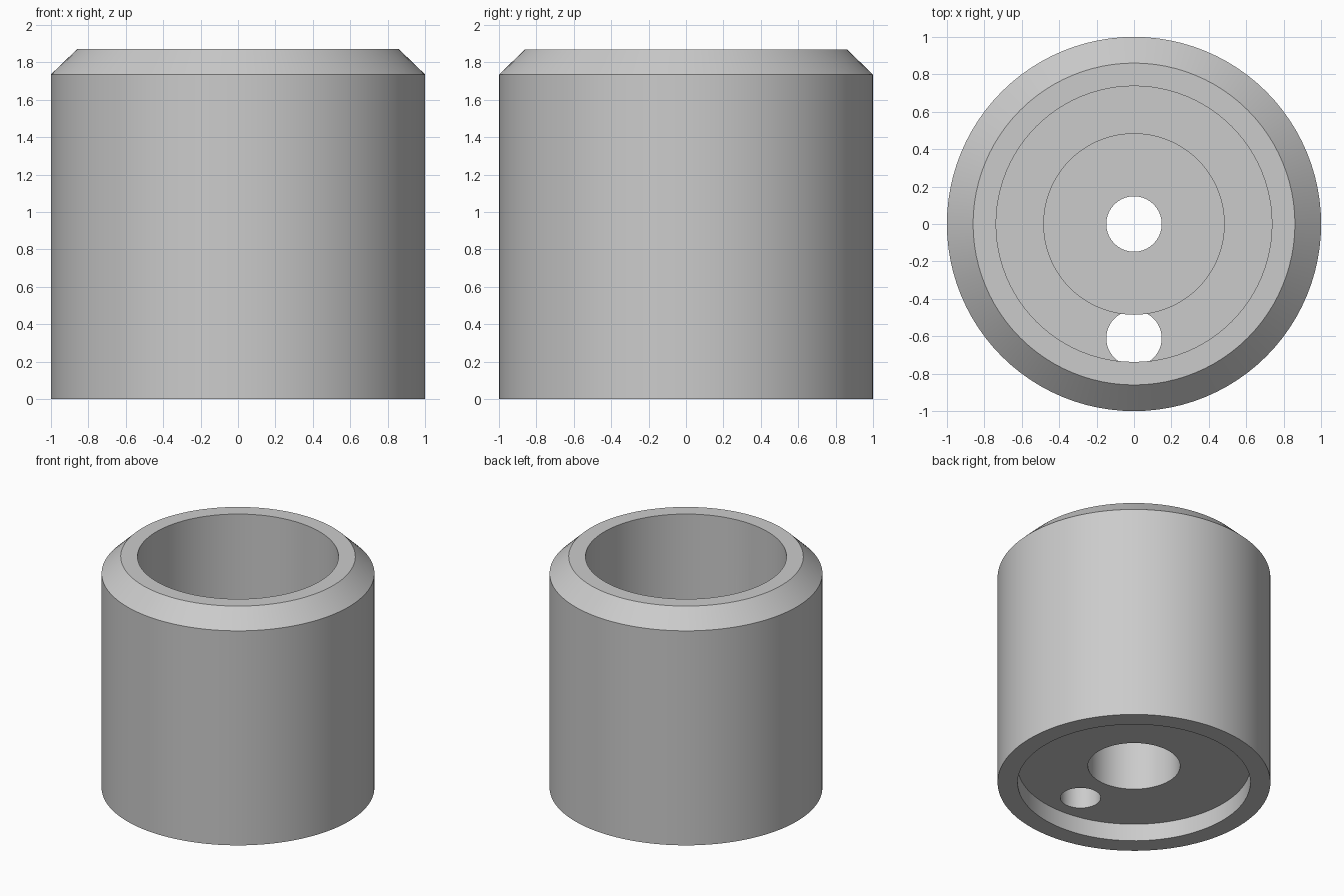
import bpy
import bmesh
from math import tau, cos, sin, radians

SEGMENTS = 96
FLOOR_TOP = 0.44

cube = bpy.data.objects.get("Cube")
if cube:
    bpy.data.objects.remove(cube, do_unlink=True)

grey = bpy.data.materials.new("plain_grey")
grey.use_nodes = True
grey.diffuse_color = (0.6, 0.6, 0.6, 1)
grey.node_tree.nodes["Principled BSDF"].inputs["Base Color"].default_value = (0.6, 0.6, 0.6, 1)


def lathe(name, profile, y=0):
    """Spin a closed (radius, height) outline into a solid ring."""
    bm = bmesh.new()
    rings = [[bm.verts.new((r * cos(tau * i / SEGMENTS), y + r * sin(tau * i / SEGMENTS), z))
              for i in range(SEGMENTS)] for r, z in profile]
    for a, b in zip(rings, rings[1:] + rings[:1]):
        for i in range(SEGMENTS):
            j = (i + 1) % SEGMENTS
            bm.faces.new((a[i], a[j], b[j], b[i]))
    bmesh.ops.recalc_face_normals(bm, faces=bm.faces)
    return finish(name, bm)


def finish(name, bm):
    mesh = bpy.data.meshes.new(name)
    bm.to_mesh(mesh)
    bm.free()
    mesh.materials.append(grey)
    obj = bpy.data.objects.new(name, mesh)
    bpy.context.collection.objects.link(obj)
    return obj


# Chamfered cup with a recessed underside and a hollow central boss
body = lathe("cup_body", [
    (0.853, 0), (1, 0), (1, 1.735), (0.86, 1.87),      # outer wall and chamfer
    (0.737, 1.87), (0.737, FLOOR_TOP),                 # bore
    (0.485, FLOOR_TOP), (0.485, 1.0),                  # boss outside
    (0.148, 1.0), (0.148, 0.85),                       # hole in the boss cap
    (0.338, 0.85), (0.338, 0.14), (0.853, 0.14),       # counterbore and underside
])

# Off-centre hole drilled up through the floor
bm = bmesh.new()
bmesh.ops.create_cone(bm, cap_ends=True, segments=48, radius1=0.148, radius2=0.148,
                      depth=FLOOR_TOP - 0.04)
bmesh.ops.translate(bm, verts=bm.verts, vec=(0, -0.61, FLOOR_TOP / 2 + 0.03))
drill = finish("hole_cutter", bm)
drill.hide_render = True

cut = body.modifiers.new("floor_hole", 'BOOLEAN')
cut.operation = 'DIFFERENCE'
cut.solver = 'EXACT'
cut.object = drill

bpy.ops.object.select_all(action='DESELECT')
body.select_set(True)
bpy.context.view_layer.objects.active = body
bpy.ops.object.modifier_apply(modifier=cut.name)
bpy.data.objects.remove(drill, do_unlink=True)
bpy.ops.object.shade_smooth_by_angle(angle=radians(30))
